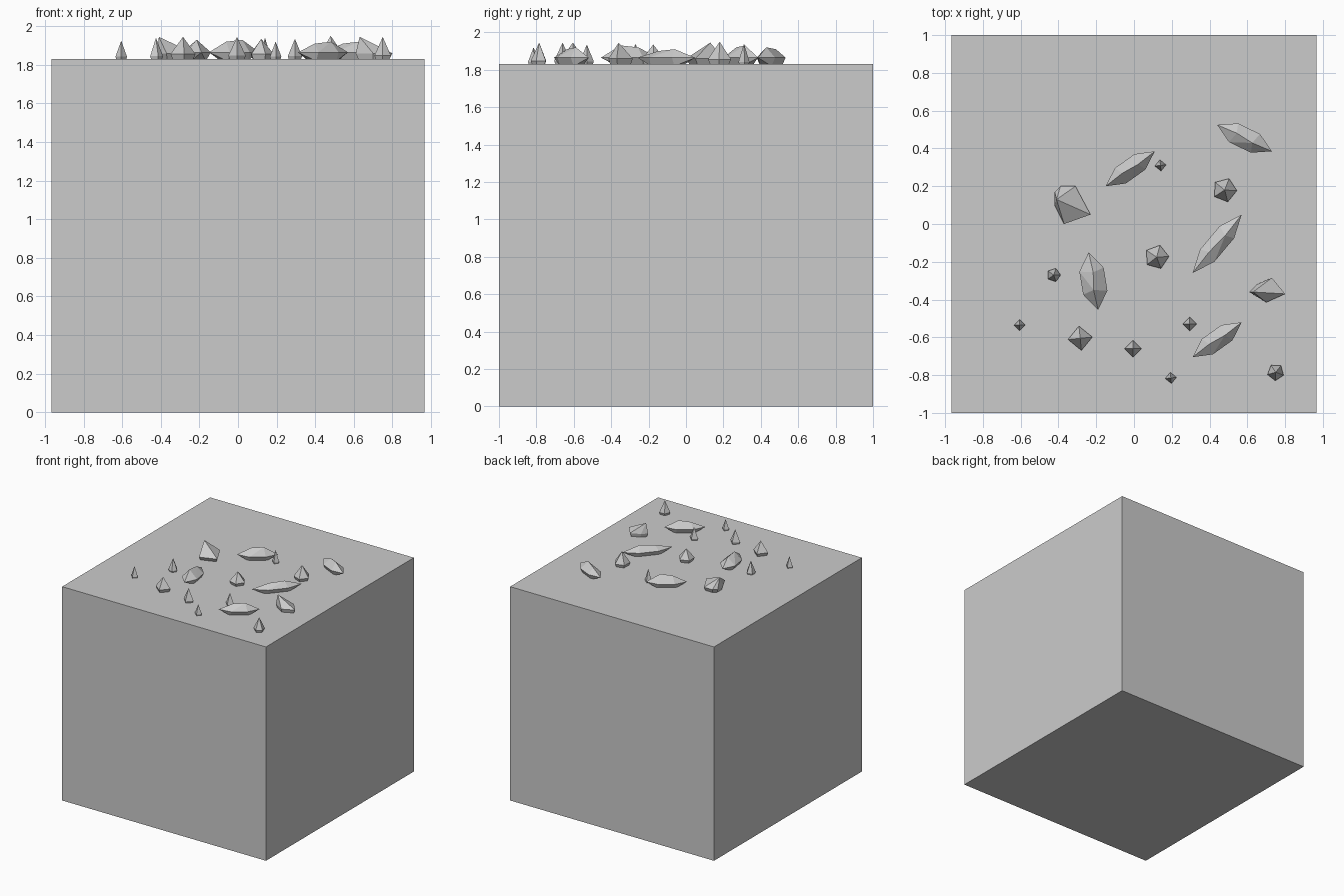
import bpy
import bmesh
import math
from mathutils import Vector

cube = bpy.data.objects.get("Cube")
if cube:
    bpy.data.objects.remove(cube, do_unlink=True)

stone = bpy.data.materials.new("stone_grey")
stone.use_nodes = True
colour = (0.6, 0.6, 0.6, 1)
stone.diffuse_color = colour
stone.node_tree.nodes["Principled BSDF"].inputs["Base Color"].default_value = colour

GROUND = 1.83
SUNK = GROUND - 0.01


def finish(bm, name):
    bmesh.ops.recalc_face_normals(bm, faces=bm.faces)
    mesh = bpy.data.meshes.new(name)
    bm.to_mesh(mesh)
    bm.free()
    mesh.materials.append(stone)
    obj = bpy.data.objects.new(name, mesh)
    bpy.context.collection.objects.link(obj)


def hull(points, name):
    """Flat-faced rock wrapped around a few corner points."""
    bm = bmesh.new()
    verts = [bm.verts.new(p) for p in points]
    result = bmesh.ops.convex_hull(bm, input=verts)
    loose = {v for v in result["geom_interior"] if isinstance(v, bmesh.types.BMVert)}
    bmesh.ops.delete(bm, geom=list(loose), context='VERTS')
    finish(bm, name)


def long_shard(name, start, end, width, top):
    """Boat-shaped rock with pointed ends, a ridge and an undercut keel."""
    a, b = Vector(start), Vector(end)
    along = b - a
    side = Vector((-along.y, along.x)).normalized() * width / 2

    def at(t, s, z):
        p = a + along * t + side * s
        return (p.x, p.y, z)

    rim = GROUND + 0.035
    points = [at(0, 0, rim), at(1, 0, rim)]
    for t in (0.3, 0.7):
        points += [at(t, 1, rim), at(t, -1, rim), at(t, 0.6, SUNK), at(t, -0.6, SUNK)]
    points += [at(0.35, 0.1, top - 0.01), at(0.65, -0.1, top)]
    hull(points, name)


def chunk(name, outline, apex):
    """Broad rock with an off-centre peak and a narrower foot."""
    n = len(outline)
    cx = sum(p[0] for p in outline) / n
    cy = sum(p[1] for p in outline) / n
    points = [(x, y, GROUND + 0.03) for x, y in outline]
    points += [(cx + (x - cx) * 0.8, cy + (y - cy) * 0.8, SUNK) for x, y in outline]
    hull(points + [apex], name)


def spike(name, x, y, radius, top, sides, turn):
    """Small pointed stone, widest just above the ground."""
    points = [(x, y, top)]
    for z, scale in ((SUNK, 0.75), (GROUND + radius * 0.4, 1)):
        for i in range(sides):
            a = turn + math.tau * i / sides
            points.append((x + radius * scale * math.cos(a),
                           y + radius * scale * math.sin(a), z))
    hull(points, name)


# Block
bm = bmesh.new()
bmesh.ops.create_cube(bm, size=1)
bmesh.ops.scale(bm, vec=(1.93, 2, GROUND), verts=bm.verts)
bmesh.ops.translate(bm, vec=(0, 0, GROUND / 2), verts=bm.verts)
finish(bm, "block")

# Long shards
shards = [
    ((-0.15, 0.2), (0.11, 0.385), 0.1, 1.93),
    ((0.44, 0.525), (0.73, 0.385), 0.11, 1.92),
    ((0.31, -0.26), (0.57, 0.05), 0.1, 1.91),
    ((0.31, -0.705), (0.57, -0.52), 0.1, 1.92),
    ((-0.24, -0.15), (-0.19, -0.455), 0.13, 1.93),
]
for i, args in enumerate(shards, 1):
    long_shard(f"long_shard_{i}", *args)

# Broad chunks
chunk("left_chunk",
      [(-0.42, 0.17), (-0.39, 0.2), (-0.31, 0.2), (-0.23, 0.05), (-0.37, 0), (-0.42, 0.1)],
      (-0.41, 0.13, 1.945))
chunk("right_chunk",
      [(0.61, -0.36), (0.65, -0.32), (0.73, -0.285), (0.8, -0.37), (0.7, -0.415)],
      (0.63, -0.36, 1.945))

# Small spikes
spikes = [
    (0.14, 0.31, 0.03, 1.94, 4, 0.1),
    (0.48, 0.18, 0.065, 1.95, 5, 1.2),
    (0.12, -0.175, 0.065, 1.935, 5, 1.3),
    (-0.425, -0.27, 0.037, 1.94, 5, 0),
    (-0.605, -0.535, 0.03, 1.925, 4, 0),
    (-0.285, -0.605, 0.065, 1.945, 4, 0.1),
    (-0.005, -0.66, 0.045, 1.945, 4, 0),
    (0.295, -0.53, 0.037, 1.935, 4, 0),
    (0.195, -0.815, 0.03, 1.92, 4, 0.1),
    (0.75, -0.785, 0.045, 1.945, 5, 0.9),
]
for i, args in enumerate(spikes, 1):
    spike(f"spike_{i}", *args)
